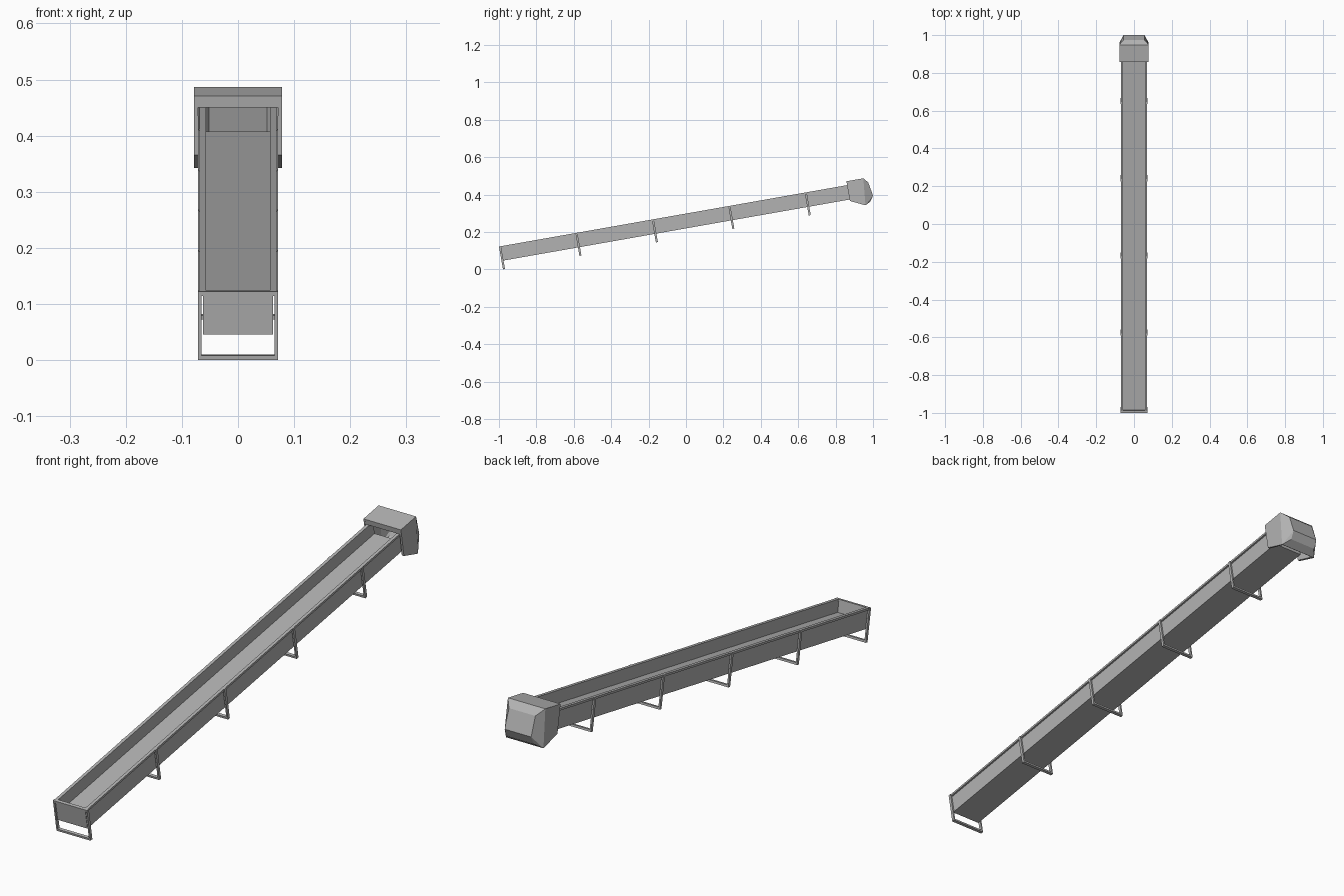
import bpy, bmesh, math
from mathutils import Matrix, Vector

cube = bpy.data.objects.get("Cube")
if cube:
    bpy.data.objects.remove(cube, do_unlink=True)

# Plain grey metal
grey = bpy.data.materials.new("grey metal")
grey.use_nodes = True
grey.diffuse_color = (0.45, 0.45, 0.45, 1)
grey.node_tree.nodes["Principled BSDF"].inputs["Base Color"].default_value = grey.diffuse_color

# Everything is built level along +y, then tilted up about the low front edge
TILT = Matrix.Translation((0, -1, 0.122)) @ Matrix.Rotation(math.radians(10), 4, 'X')


def add_object(name, bm):
    mesh = bpy.data.meshes.new(name)
    bm.to_mesh(mesh)
    bm.free()
    mesh.materials.append(grey)
    obj = bpy.data.objects.new(name, mesh)
    bpy.context.collection.objects.link(obj)
    obj.matrix_world = TILT
    return obj


def add_box(bm, x, y, z):
    """Add a box spanning the three (low, high) ranges."""
    size = Vector((x[1] - x[0], y[1] - y[0], z[1] - z[0]))
    mid = Vector((sum(x), sum(y), sum(z))) / 2
    bmesh.ops.create_cube(bm, size=1, matrix=Matrix.Translation(mid) @ Matrix.Diagonal(size).to_4x4())


def boxes(name, *parts):
    bm = bmesh.new()
    for part in parts:
        add_box(bm, *part)
    return add_object(name, bm)


def mirrored(name, x, y, z):
    return boxes(name, (x, y, z), ((-x[1], -x[0]), y, z))


LENGTH = 1.915      # trough length
BOTTOM = -0.078     # trough underside
FOOT = -0.124       # bottom of the legs

# Trough: raised floor bed, thin side walls, front plate
boxes("trough_floor", ((-0.058, 0.058), (0.004, LENGTH), (BOTTOM, -0.048)))
mirrored("trough_side_walls", (0.057, 0.062), (0.004, LENGTH), (BOTTOM, -0.002))
boxes("trough_front_plate", ((-0.062, 0.062), (0.002, 0.008), (BOTTOM, -0.001)))

# Rim rails along the top edges and across the front
mirrored("side_rims", (0.057, 0.069), (0, LENGTH), (-0.008, 0))
boxes("front_rim", ((-0.069, 0.069), (0, 0.012), (-0.008, 0)))

# U-shaped leg frames
for i in range(5):
    y = (i * 0.415, i * 0.415 + 0.011)
    boxes(f"leg_frame_{i + 1}",
          ((-0.071, -0.065), y, (FOOT, 0)),
          ((0.065, 0.071), y, (FOOT, 0)),
          ((-0.071, 0.071), y, (FOOT, FOOT + 0.008)))

# Discharge hood: faceted shell, open at the front and underneath
WIDE, NARROW = 0.078, 0.055
outline = {
    "front_top": (WIDE, 1.89, 0.021), "front_low": (WIDE, 1.89, -0.086),
    "mid_top": (WIDE, 1.982, 0.021), "mid_low": (WIDE, 1.968, -0.123),
    "back_top": (NARROW, 2.004, -0.006), "back_ridge": (NARROW, 2.017, -0.079),
    "back_low": (NARROW, 1.997, -0.108),
}
bm = bmesh.new()
left = {k: bm.verts.new(p) for k, p in outline.items()}
right = {k: bm.verts.new((-p[0], p[1], p[2])) for k, p in outline.items()}
strip = ["front_top", "mid_top", "back_top", "back_ridge", "back_low", "mid_low"]
for a, b in zip(strip, strip[1:]):
    bm.faces.new((left[a], left[b], right[b], right[a]))
for side in (left, right):
    for keys in (("front_top", "front_low", "mid_low", "mid_top"),
                 ("mid_top", "mid_low", "back_ridge", "back_top"),
                 ("mid_low", "back_low", "back_ridge")):
        bm.faces.new([side[k] for k in keys])
bmesh.ops.recalc_face_normals(bm, faces=bm.faces)
bm.faces.ensure_lookup_table()
if bm.faces[0].normal.z < 0:
    bmesh.ops.reverse_faces(bm, faces=bm.faces)
hood = add_object("discharge_hood", bm)
shell = hood.modifiers.new("shell", 'SOLIDIFY')
shell.thickness = 0.009
shell.offset = -1

# Lip filling the gap between the hood roof and the rims
boxes("hood_front_lip", ((-0.072, 0.072), (1.891, 1.9), (0, 0.018)))
